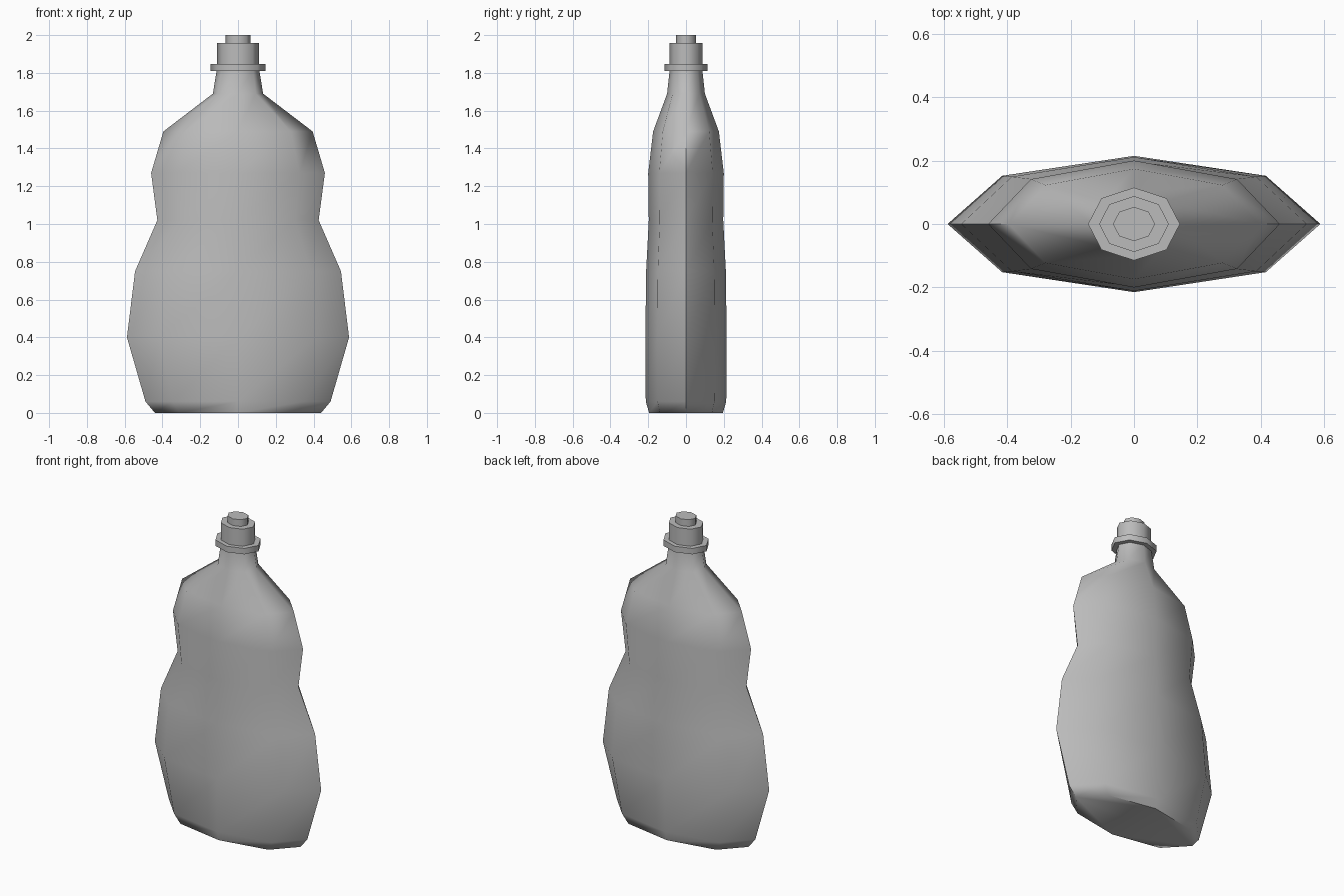
import bpy, bmesh, math

cube = bpy.data.objects.get("Cube")
if cube:
    bpy.data.objects.remove(cube, do_unlink=True)

SIDES = 8

grey = bpy.data.materials.new("light_grey_plastic")
grey.use_nodes = True
grey.diffuse_color = (0.5, 0.5, 0.5, 1)
grey.node_tree.nodes["Principled BSDF"].inputs["Base Color"].default_value = (0.5, 0.5, 0.5, 1)


def loft(name, profile):
    """Stack octagonal rings given as (height, half width, half depth)."""
    bm = bmesh.new()
    rings = []
    for z, w, d in profile:
        angles = [math.tau * i / SIDES for i in range(SIDES)]
        rings.append([bm.verts.new((w * math.cos(a), d * math.sin(a), z)) for a in angles])
    for low, high in zip(rings, rings[1:]):
        for i in range(SIDES):
            j = (i + 1) % SIDES
            bm.faces.new((low[i], low[j], high[j], high[i]))
    bm.faces.new(rings[0][::-1])
    bm.faces.new(rings[-1])
    mesh = bpy.data.meshes.new(name)
    bm.to_mesh(mesh)
    bm.free()
    mesh.materials.append(grey)
    obj = bpy.data.objects.new(name, mesh)
    bpy.context.collection.objects.link(obj)
    bpy.ops.object.select_all(action='DESELECT')
    obj.select_set(True)
    bpy.context.view_layer.objects.active = obj
    bpy.ops.object.shade_smooth_by_angle(angle=math.radians(60))
    return obj


# Waisted bottle with sloping shoulders and neck
loft("bottle_body", [
    (0, 0.44, 0.195), (0.06, 0.49, 0.213), (0.40, 0.588, 0.215),
    (0.75, 0.545, 0.211), (1.02, 0.427, 0.197), (1.27, 0.46, 0.2),
    (1.49, 0.395, 0.174), (1.69, 0.133, 0.1), (1.82, 0.112, 0.086),
])

# Closure: flange, screw cap and spout
loft("neck_collar", [(1.81, 0.145, 0.115), (1.848, 0.145, 0.115)])
loft("screw_cap", [(1.84, 0.11, 0.088), (1.957, 0.11, 0.088)])
loft("spout", [(1.95, 0.066, 0.054), (2, 0.066, 0.054)])
